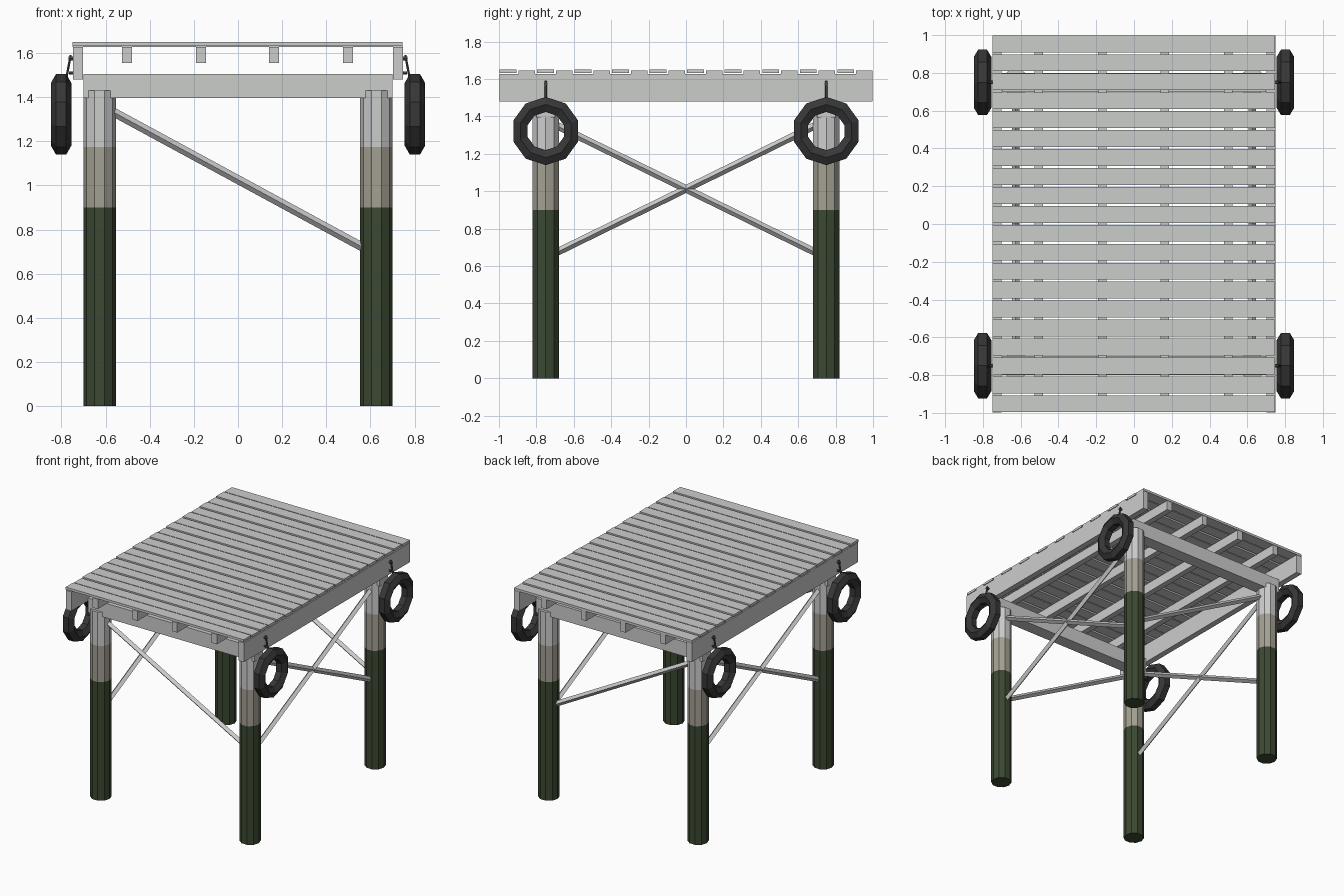
import bpy, bmesh
from math import pi, cos, sin
from mathutils import Vector

cube = bpy.data.objects.get("Cube")
if cube:
    bpy.data.objects.remove(cube, do_unlink=True)


def material(name, rgb):
    m = bpy.data.materials.new(name)
    m.use_nodes = True
    m.diffuse_color = (*rgb, 1)
    bsdf = next(n for n in m.node_tree.nodes if n.type == 'BSDF_PRINCIPLED')
    bsdf.inputs["Base Color"].default_value = (*rgb, 1)
    return m


GREY = material("weathered grey", (0.60, 0.61, 0.60))
BEIGE = material("tide beige", (0.37, 0.35, 0.29))
GREEN = material("algae green", (0.045, 0.065, 0.032))
RUBBER = material("black rubber", (0.038, 0.038, 0.038))
IRON = material("dark iron", (0.07, 0.07, 0.07))


def finish(name, bm, *mats):
    bmesh.ops.recalc_face_normals(bm, faces=bm.faces)
    mesh = bpy.data.meshes.new(name)
    bm.to_mesh(mesh)
    bm.free()
    for m in mats:
        mesh.materials.append(m)
    ob = bpy.data.objects.new(name, mesh)
    bpy.context.collection.objects.link(ob)
    return ob


def box(name, centre, size, mat):
    bm = bmesh.new()
    bmesh.ops.create_cube(bm, size=1)
    for v in bm.verts:
        v.co = Vector(a * b for a, b in zip(v.co, size)) + Vector(centre)
    return finish(name, bm, mat)


def loft(bm, rings, closed=False):
    """Skin a list of vertex rings, capping the ends unless closed."""
    rings = [[bm.verts.new(p) for p in ring] for ring in rings]
    n = len(rings[0])
    pairs = list(zip(rings, rings[1:]))
    if closed:
        pairs.append((rings[-1], rings[0]))
    else:
        bm.faces.new(rings[0])
        bm.faces.new(rings[-1])
    for a, b in pairs:
        for i in range(n):
            j = (i + 1) % n
            bm.faces.new((a[i], a[j], b[j], b[i]))


def rod(name, start, end, radius, sides, mat):
    start, end = Vector(start), Vector(end)
    d = (end - start).normalized()
    side = d.cross(Vector((0, 0, 1))).normalized()
    up = side.cross(d)
    circle = [radius * (cos(2 * pi * i / sides) * side + sin(2 * pi * i / sides) * up)
              for i in range(sides)]
    bm = bmesh.new()
    loft(bm, [[p + c for c in circle] for p in (start, end)])
    return finish(name, bm, mat)


PX, PY = 0.627, 0.75

# Deck planks, alternating slightly in height
for i in range(20):
    z = 1.641 if i % 2 == 0 else 1.637
    box("deck_plank", (-0.002, -0.952 + 0.1003 * i, z), (1.495, 0.089, 0.018), GREY)

# Edge stringers and joists under the planks
for sx in (-1, 1):
    box("side_stringer", (sx * 0.725, 0, 1.553), (0.046, 1.994, 0.146), GREY)
for x in (-0.503, -0.168, 0.164, 0.498):
    box("joist", (x, 0, 1.591), (0.045, 1.99, 0.074), GREY)

# Cross beams and end braces
for sy in (-1, 1):
    box("cross_beam", (0, sy * PY, 1.45), (1.4, 0.1, 0.11), GREY)
    rod("end_brace", (-PX, sy * PY, 1.366), (PX, sy * PY, 0.686), 0.02, 4, GREY)

# Crossed side braces
for sx in (-1, 1):
    for sy in (-1, 1):
        rod("side_brace", (sx * PX, -sy * PY, 0.645), (sx * PX, sy * PY, 1.38), 0.02, 4, GREY)


def pile(x, y):
    levels = (0, 0.9, 1.175, 1.43)
    bm = bmesh.new()
    loft(bm, [[(x + 0.0735 * cos(pi * i / 5), y + 0.0735 * sin(pi * i / 5), z)
               for i in range(10)] for z in levels])
    # Bands of colour by height
    for f in bm.faces:
        h = f.calc_center_median().z
        f.material_index = 0 if h < levels[1] else 1 if h < levels[2] else 2
    finish("pile", bm, GREEN, BEIGE, GREY)


def tire(x, y, z, major=0.142, minor=0.0465):
    bm = bmesh.new()
    rings = []
    for i in range(10):
        a = pi * i / 5
        ring = []
        for k in range(6):
            b = pi / 6 + k * pi / 3
            r = major + minor * cos(b)
            ring.append((x + minor * sin(b), y + r * sin(a), z + r * cos(a)))
        rings.append(ring)
    loft(bm, rings, closed=True)
    finish("tire_fender", bm, RUBBER)


# Piles, with a hung tire fender beside each
for sx in (-1, 1):
    for sy in (-1, 1):
        y = sy * PY
        pile(sx * PX, y)
        tire(sx * 0.8015, y, 1.322)
        rod("fender_hook", (sx * 0.74, y, 1.575), (sx * 0.768, y, 1.575), 0.01, 6, IRON)
        rod("fender_ring", (sx * 0.74, y, 1.51), (sx * 0.765, y, 1.51), 0.008, 6, IRON)
        rod("fender_rope", (sx * 0.758, y, 1.59), (sx * 0.779, y, 1.48), 0.006, 6, IRON)
